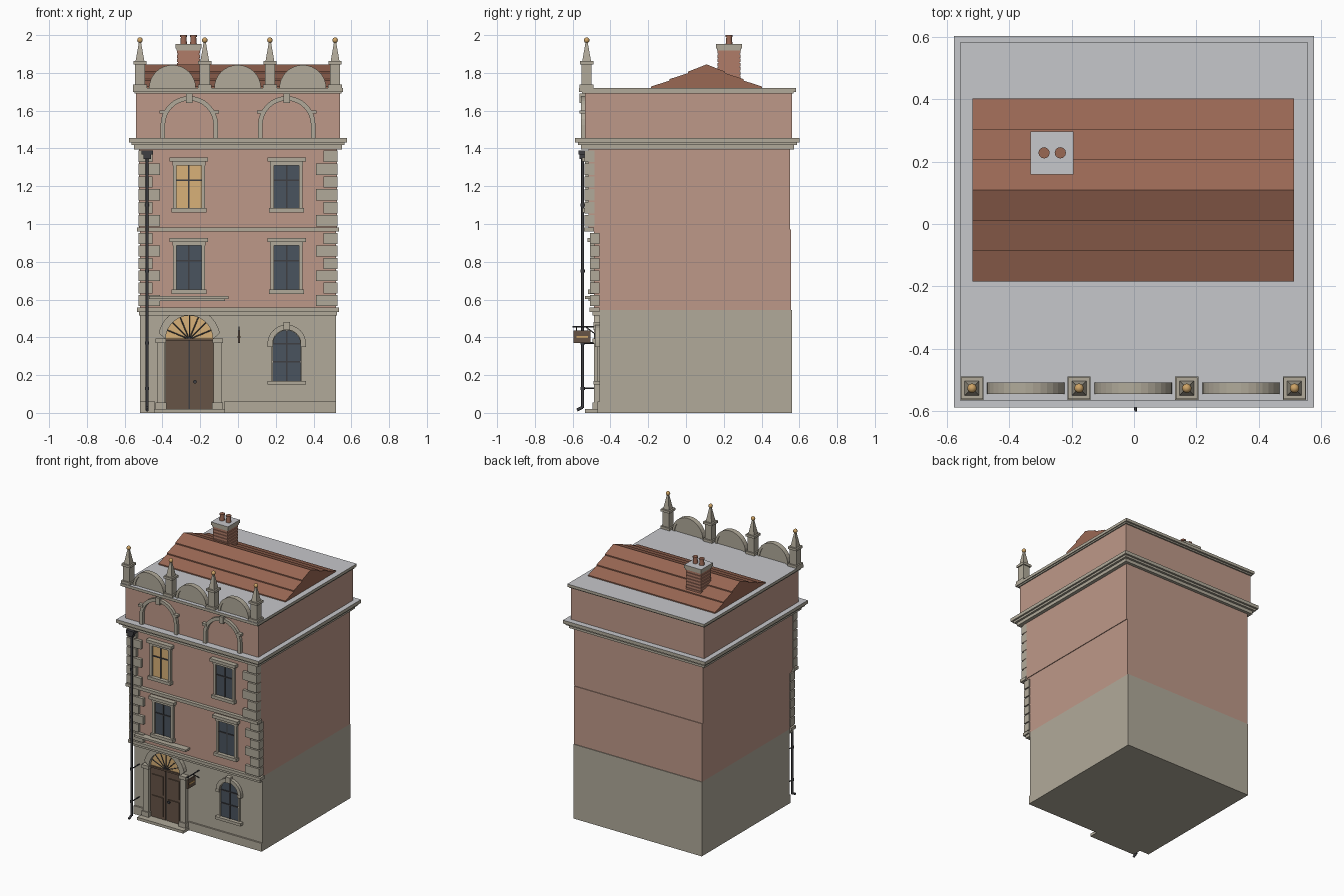
import bpy, bmesh, math
from mathutils import Matrix, Vector

if "Cube" in bpy.data.objects:
    bpy.data.objects.remove(bpy.data.objects["Cube"])

def material(name, rgb):
    m = bpy.data.materials.new(name)
    lin = [(c / 255 / 12.92) if c < 11 else ((c / 255 + 0.055) / 1.055) ** 2.4 for c in rgb]
    m.diffuse_color = (*lin, 1)
    m.use_nodes = True
    m.node_tree.nodes["Principled BSDF"].inputs["Base Color"].default_value = m.diffuse_color
    return m

PINK = material("pink_plaster", (190, 153, 137))
STONE = material("stone", (177, 170, 154))
LEAD = material("lead_grey", (198, 199, 203))
TILE = material("roof_tile", (154, 104, 84))
BRICK = material("chimney_brick", (176, 124, 104))
WOOD = material("dark_wood", (102, 84, 70))
GLASS = material("dark_glass", (74, 84, 94))
WARM = material("lit_glass", (216, 177, 120))
GOLD = material("gold", (205, 163, 102))
IRON = material("iron", (62, 62, 66))

def finish(name, bm, *mats):
    bmesh.ops.recalc_face_normals(bm, faces=bm.faces)
    me = bpy.data.meshes.new(name)
    bm.to_mesh(me)
    bm.free()
    for m in mats:
        me.materials.append(m)
    ob = bpy.data.objects.new(name, me)
    bpy.context.collection.objects.link(ob)
    return ob

def boxes(name, items, mat, top=None):
    """Each item is x0, x1, y0, y1, z0, z1; top colours the upward faces."""
    bm = bmesh.new()
    for x0, x1, y0, y1, z0, z1 in items:
        mtx = Matrix.Translation(((x0 + x1) / 2, (y0 + y1) / 2, (z0 + z1) / 2)) @ \
            Matrix.Diagonal((x1 - x0, y1 - y0, z1 - z0, 1))
        bmesh.ops.create_cube(bm, size=1, matrix=mtx)
    ob = finish(name, bm, *([mat, top] if top else [mat]))
    if top:
        for p in ob.data.polygons:
            p.material_index = int(p.normal.z > 0.5)
    return ob

def prism(name, pts, lo, hi, mat, axis="y"):
    """Extrude an outline along y (points are x, z) or along x (points are y, z)."""
    bm = bmesh.new()
    at = (lambda a, b, d: (a, d, b)) if axis == "y" else (lambda a, b, d: (d, a, b))
    A = [bm.verts.new(at(a, b, lo)) for a, b in pts]
    B = [bm.verts.new(at(a, b, hi)) for a, b in pts]
    bm.faces.new(A)
    bm.faces.new(B)
    for i in range(len(pts)):
        j = (i + 1) % len(pts)
        bm.faces.new((A[i], A[j], B[j], B[i]))
    return finish(name, bm, mat)

def arc(cx, cz, r, n=16):
    return [(cx + r * math.cos(math.pi * i / n), cz + r * math.sin(math.pi * i / n)) for i in range(n + 1)]

def arch(name, cx, cz, ri, ro, y0, y1, mat, foot=None):
    """Half ring, with legs down to foot if given."""
    o, i = arc(cx, cz, ro), arc(cx, cz, ri)[::-1]
    if foot is not None:
        o = [(cx + ro, foot)] + o + [(cx - ro, foot)]
        i = [(cx - ri, foot)] + i + [(cx + ri, foot)]
    return prism(name, o + i, y0, y1, mat)

def rods(name, segs, mat, r2=None, n=12):
    """Round bars; each seg is start, end, radius (r2 is the end radius scale)."""
    bm = bmesh.new()
    for a, b, r in segs:
        a, b = Vector(a), Vector(b)
        d = b - a
        mtx = Matrix.Translation((a + b) / 2) @ d.to_track_quat("Z", "Y").to_matrix().to_4x4()
        bmesh.ops.create_cone(bm, cap_ends=True, segments=n, radius1=r, radius2=r * (r2 or 1),
                              depth=d.length, matrix=mtx)
    for f in bm.faces:
        f.smooth = len(f.verts) == 4
    return finish(name, bm, mat)

# wall blocks, each storey jettied a little further forward
G, F1, F2, AT = -0.457, -0.487, -0.515, -0.535
boxes("ground_storey", [(-0.52, 0.52, G, 0.56, 0, 0.545)], STONE)
boxes("first_storey", [(-0.52, 0.52, F1, 0.555, 0.545, 0.97)], PINK)
boxes("second_storey", [(-0.525, 0.525, F2, 0.55, 0.97, 1.40)], PINK)
boxes("attic_storey", [(-0.54, 0.54, AT, 0.56, 1.45, 1.70)], PINK)

# bands and cornices
boxes("ground_plinth", [(-0.52, -0.44, G - 0.012, G, 0, 0.06), (-0.075, 0.52, G - 0.012, G, 0, 0.06)], STONE)
boxes("ground_band", [(-0.525, 0.525, -0.495, G, 0.515, 0.535), (-0.535, 0.535, -0.51, G, 0.535, 0.557)], STONE)
boxes("first_band", [(-0.535, 0.535, -0.54, F1, 0.96, 0.982)], STONE)
boxes("main_cornice", [(-0.55, 0.55, -0.555, 0.572, 1.395, 1.418), (-0.565, 0.565, -0.572, 0.588, 1.418, 1.432),
                       (-0.577, 0.577, -0.588, 0.602, 1.432, 1.456)], STONE, LEAD)
boxes("parapet_cornice", [(-0.548, 0.548, -0.55, 0.57, 1.69, 1.70),
                          (-0.555, 0.555, -0.567, 0.583, 1.70, 1.72)], STONE, LEAD)

# corner quoins, long and short in turn
quoins = []
for base, wall, count, pitch in ((0.565, F1, 6, 0.066), (0.988, F2, 6, 0.068)):
    for k in range(count):
        w = 0.115 if k % 2 == 0 else 0.075
        for s in (-1, 1):
            quoins.append((*sorted((s * 0.528, s * (0.528 - w))), wall - 0.022, wall + 0.03,
                           base + k * pitch, base + k * pitch + pitch - 0.008))
boxes("quoins", quoins, STONE)

# rectangular windows
def window(name, cx, z0, z1, wall, glass):
    w = 0.075
    boxes(name + "_glass", [(cx - w, cx + w, wall - 0.005, wall + 0.005, z0, z1)], glass)
    boxes(name + "_surround",
          [(cx + s * w - 0.009, cx + s * w + 0.009, wall - 0.018, wall, z0, z1) for s in (-1, 1)] +
          [(cx - 0.088, cx + 0.088, wall - 0.02, wall, z1, z1 + 0.022),
           (cx - 0.102, cx + 0.102, wall - 0.035, wall, z1 + 0.02, z1 + 0.042),
           (cx - 0.092, cx + 0.092, wall - 0.032, wall, z0 - 0.018, z0 + 0.004)], STONE)
    zb = z0 + 0.66 * (z1 - z0)
    boxes(name + "_bars", [(cx - 0.004, cx + 0.004, wall - 0.01, wall, z0, z1),
                           (cx - w, cx + w, wall - 0.01, wall, zb - 0.004, zb + 0.004)], IRON)

for side, x in (("left", -0.26), ("right", 0.257)):
    window("first_window_" + side, x, 0.648, 0.885, F1, GLASS)
    window("second_window_" + side, x, 1.08, 1.31, F2, WARM if side == "left" else GLASS)

# arched ground window
cx, cz = 0.258, 0.365
prism("arched_window_glass", [(cx + 0.078, 0.17)] + arc(cx, cz, 0.078) + [(cx - 0.078, 0.17)], G - 0.005, G + 0.005, GLASS)
arch("arched_window_frame", cx, cz, 0.072, 0.082, G - 0.014, G, STONE, 0.17)
arch("arched_window_hood", cx, cz, 0.075, 0.102, G - 0.024, G, STONE)
boxes("arched_window_blocks", [(cx - 0.102, cx - 0.074, G - 0.026, G, 0.35, 0.372),
                               (cx + 0.074, cx + 0.102, G - 0.026, G, 0.35, 0.372),
                               (cx - 0.018, cx + 0.018, G - 0.032, G, 0.44, 0.482),
                               (cx - 0.103, cx + 0.103, G - 0.032, G, 0.15, 0.17)], STONE)
boxes("arched_window_bars", [(cx - 0.004, cx + 0.004, G - 0.01, G, 0.17, 0.44)] +
      [(cx - 0.074, cx + 0.074, G - 0.01, G, z - 0.004, z + 0.004) for z in (0.27, 0.365)], IRON)

# main door
dx, dz = -0.258, 0.39
boxes("door_leaves", [(dx - 0.127, dx - 0.003, G - 0.009, G, 0.02, dz), (dx + 0.003, dx + 0.127, G - 0.009, G, 0.02, dz)], WOOD)
boxes("door_gap", [(dx - 0.003, dx + 0.003, G - 0.004, G, 0.02, dz)], IRON)
boxes("door_panels", [(dx + s * 0.065 - 0.045, dx + s * 0.065 + 0.045, G - 0.016, G, z0, z1)
                      for s in (-1, 1) for z0, z1 in ((0.04, 0.18), (0.2, 0.335))], WOOD)
rods("door_knob", [((dx + 0.03, G - 0.026, 0.165), (dx + 0.03, G, 0.165), 0.01)], IRON)
prism("fanlight_glass", arc(dx, dz, 0.127), G - 0.006, G, WARM)
rods("fanlight_bars", [((dx, G - 0.008, dz), (dx + 0.125 * math.cos(math.pi * k / 8), G - 0.008,
                        dz + 0.125 * math.sin(math.pi * k / 8)), 0.003) for k in range(1, 8)], IRON, n=6)
boxes("door_transom", [(dx - 0.127, dx + 0.127, G - 0.018, G, dz - 0.008, dz + 0.004)], WOOD)
prism("door_arch", arc(dx, dz, 0.165)[1:-1] + arc(dx, dz, 0.125)[::-1], G - 0.03, G, STONE)
boxes("door_pilasters", [(dx + s * 0.15 - w, dx + s * 0.15 + w, G - d, G, z0, z1) for s in (-1, 1)
                         for w, d, z0, z1 in ((0.022, 0.03, 0.02, 0.38), (0.029, 0.038, 0.02, 0.055), (0.028, 0.038, 0.37, 0.395))], STONE)
boxes("door_step", [(-0.445, -0.07, -0.535, G, 0, 0.02)], STONE)
boxes("ledge_over_door", [(-0.47, -0.05, -0.535, F1, 0.603, 0.618), (-0.45, -0.07, -0.515, F1, 0.593, 0.603)], STONE)

# blind arches on the attic
for side, s in (("left", -1), ("right", 1)):
    x = s * 0.258
    arch("attic_arch_" + side, x, 1.525, 0.128, 0.152, AT - 0.022, AT, STONE, 1.456)
    boxes("attic_arch_caps_" + side, [(x + t * 0.14 - 0.018, x + t * 0.14 + 0.018, AT - 0.028, AT, 1.585, 1.602) for t in (-1, 1)] +
          [(x - 0.016, x + 0.016, AT - 0.03, AT, 1.64, 1.69)], STONE)

# roofline half discs
for k, x in enumerate((-0.347, -0.002, 0.343)):
    prism("parapet_disc_%d" % k, arc(x, 1.718, 0.112), -0.538, -0.514, STONE)
    arch("parapet_disc_rim_%d" % k, x, 1.718, 0.106, 0.124, -0.545, -0.508, STONE)

# finials
for k, x in enumerate((-0.519, -0.176, 0.169, 0.514)):
    y = -0.526
    boxes("finial_pedestal_%d" % k, [(x - w, x + w, y - w, y + w, a, b) for w, a, b in
          ((0.037, 1.715, 1.738), (0.027, 1.738, 1.845), (0.035, 1.845, 1.862))], STONE)
    bm = bmesh.new()
    bmesh.ops.create_cone(bm, cap_ends=True, segments=4, radius1=0.033, radius2=0.007, depth=0.105,
                          matrix=Matrix.Translation((x, y, 1.914)) @ Matrix.Rotation(math.pi / 4, 4, "Z"))
    finish("finial_spire_%d" % k, bm, STONE)
    bm = bmesh.new()
    bmesh.ops.create_uvsphere(bm, u_segments=14, v_segments=8, radius=0.015, matrix=Matrix.Translation((x, y, 1.973)))
    for f in bm.faces:
        f.smooth = True
    finish("finial_ball_%d" % k, bm, GOLD)

# tiled roof: three overlapping courses on each slope
half = []
for k in range(3):
    a, b = k / 3, (k + 1) / 3
    half += [(-0.293 * (1 - a), 1.72 + 0.118 * a + 0.008), (-0.293 * (1 - b), 1.72 + 0.118 * b)]
half[-1] = (0, 1.845)
profile = [(-0.293, 1.718)] + half + [(-y, z) for y, z in half[-2::-1]] + [(0.293, 1.718)]
prism("tiled_roof", [(y + 0.109, z) for y, z in profile], -0.517, 0.513, TILE, "x")

# chimney with brick courses
x, y = -0.262, 0.228
boxes("chimney_core", [(x - 0.055, x + 0.055, y - 0.055, y + 0.055, 1.718, 1.93)], BRICK)
boxes("chimney_courses", [(x - 0.06, x + 0.06, y - 0.06, y + 0.06, 1.722 + k * 0.0225, 1.74 + k * 0.0225) for k in range(9)], BRICK)
boxes("chimney_cap", [(x - 0.064, x + 0.064, y - 0.064, y + 0.064, 1.918, 1.93),
                      (x - 0.069, x + 0.069, y - 0.069, y + 0.069, 1.93, 1.952)], STONE, LEAD)
rods("chimney_pots", [((x + s * 0.026, y, 1.95), (x + s * 0.026, y, 1.992), 0.018) for s in (-1, 1)], TILE, 0.8)
rods("chimney_pot_rims", [((x + s * 0.026, y, 1.99), (x + s * 0.026, y, 2.0), 0.018) for s in (-1, 1)], TILE)

# drainpipe with hopper
px, py = -0.481, -0.547
rods("drainpipe", [((px, py, 0.025), (px, py, 1.36), 0.008), ((px, py, 0.03), (px, py - 0.03, 0.015), 0.008)] +
     [((px, py, z), (px, G, z), 0.004) for z in (0.13, 0.37)] +
     [((px, py, z - 0.008), (px, py, z + 0.008), 0.011) for z in (0.13, 0.37, 0.75, 1.1)], IRON)
boxes("drain_hopper", [(px - 0.03, px + 0.03, py - 0.022, F2, 1.368, 1.39), (px - 0.02, px + 0.02, py - 0.016, F2, 1.345, 1.368)], IRON)

# hanging sign on a bracket
sx = 0.005
rods("sign_bracket", [((sx, -0.6, 0.455), (sx, G, 0.455), 0.004), ((sx, -0.53, 0.455), (sx, G, 0.40), 0.003),
                      ((sx, -0.58, 0.43), (sx, -0.58, 0.455), 0.002), ((sx, -0.52, 0.43), (sx, -0.52, 0.455), 0.002)], IRON, n=8)
boxes("sign_board", [(sx - 0.005, sx + 0.005, -0.595, -0.505, 0.37, 0.435)], WOOD)
boxes("sign_stripe", [(sx - 0.007, sx + 0.007, -0.58, -0.52, 0.397, 0.408)], GOLD)
